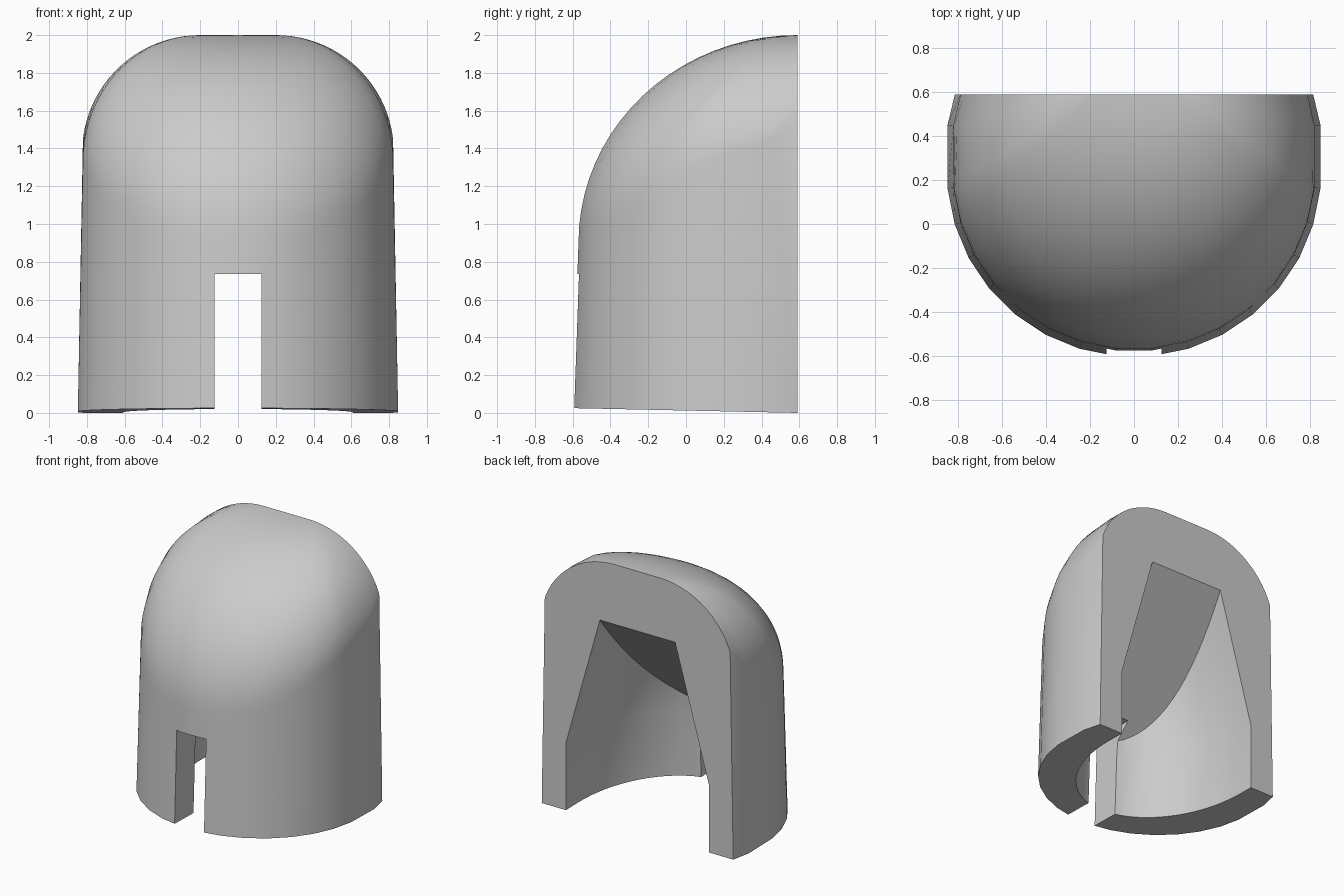
import bpy, bmesh
from math import sin, cos, pi, radians, asin
from mathutils import Vector

if "Cube" in bpy.data.objects:
    bpy.data.objects.remove(bpy.data.objects["Cube"])

BACK, MID = 0.59, 0.245     # flat back plane, axis of the rounded front
DOME_ROWS = 20
RIM, RIM_DEPTH = 0.825, 0.818   # wall radii where it meets the dome

grey = bpy.data.materials.new("plain grey")
grey.use_nodes = True
colour = (0.6, 0.6, 0.6, 1)
grey.diffuse_color = colour
grey.node_tree.nodes["Principled BSDF"].inputs["Base Color"].default_value = colour


def add_object(name, bm):
    bmesh.ops.recalc_face_normals(bm, faces=bm.faces)
    mesh = bpy.data.meshes.new(name)
    bm.to_mesh(mesh)
    bm.free()
    mesh.materials.append(grey)
    obj = bpy.data.objects.new(name, mesh)
    bpy.context.collection.objects.link(obj)
    return obj


def wall_outline(rx, ry):
    """Faceted plan: round front, short straight sides, chamfered back corners."""
    step = pi / 16
    front = [(rx * cos((i + 0.5) * step), MID - ry * sin((i + 0.5) * step))
             for i in range(16)]
    side = front[0][0]
    corner = rx * 0.956
    return ([(corner, BACK), (side, 0.45)] + front
            + [(-side, 0.45), (-corner, BACK)])


# Body: tapered wall running up into a dome that peaks along the back edge
def body_column(foot, top):
    x, y = top
    column = [Vector((foot[0], foot[1], 0.025 * (BACK - foot[1]) / (2 * BACK)))]
    front = min(1, max(0, (MID - y) / RIM_DEPTH))
    seam = 1.38 - 0.48 * front
    rim_x = x if y < MID else (RIM if x > 0 else -RIM)
    ridge_x = 0.2 * x / RIM
    start = (x - ridge_x) / (rim_x - ridge_x)
    for i in range(DOME_ROWS + 1):
        t = asin(min(1, start)) * (1 - i / DOME_ROWS)
        column.append(Vector((ridge_x + (rim_x - ridge_x) * sin(t),
                              BACK + (y - BACK) * sin(t),
                              seam + (2 - seam) * cos(t))))
    return column


bm = bmesh.new()
columns = [[bm.verts.new(p) for p in body_column(f, t)]
           for f, t in zip(wall_outline(0.852, 0.849), wall_outline(RIM, RIM_DEPTH))]
for c, d in zip(columns, columns[1:]):
    for i in range(DOME_ROWS + 1):
        bm.faces.new((c[i], d[i], d[i + 1], c[i + 1]))
bm.faces.new([c[0] for c in columns])
bm.faces.new(columns[0] + [c[-1] for c in columns[1:-1]] + columns[-1][::-1])
body = add_object("domed_shell", bm)

# Cavity cutter: round hollow that narrows upward under a sloping roof
bm = bmesh.new()
for z, half, setback, depth in ((-0.2, 0.608, 0.15, 0.83),
                                (0.52, 0.608, 0.12, 0.83),
                                (1.54, 0.32, 0.02, 0.83)):
    for x in (half, -half):
        bm.verts.new((x, 0.8, z))
    for i in range(33):
        a = pi * i / 32
        bm.verts.new((half * cos(a), BACK - setback - depth * sin(a), z))
bmesh.ops.convex_hull(bm, input=bm.verts[:])
bmesh.ops.bisect_plane(bm, geom=bm.verts[:] + bm.edges[:] + bm.faces[:],
                       plane_co=(0, BACK, 1.54), plane_no=(0, -1, 1),
                       clear_outer=True)
bmesh.ops.holes_fill(bm, edges=[e for e in bm.edges if e.is_boundary], sides=0)
cavity = add_object("cavity_cutter", bm)

# Slot cutter: narrow doorway through the front wall
bm = bmesh.new()
bmesh.ops.create_cube(bm, size=1)
for v in bm.verts:
    v.co = (v.co.x * 0.25, v.co.y * 0.6 - 0.51, v.co.z * 0.94 + 0.265)
slot = add_object("slot_cutter", bm)

bpy.ops.object.select_all(action="DESELECT")
bpy.context.view_layer.objects.active = body
body.select_set(True)
for cutter in (cavity, slot):
    mod = body.modifiers.new(cutter.name, "BOOLEAN")
    mod.operation, mod.solver, mod.object = "DIFFERENCE", "EXACT", cutter
    bpy.ops.object.modifier_apply(modifier=mod.name)
    bpy.data.objects.remove(cutter)
bpy.ops.object.shade_smooth_by_angle(angle=radians(25))
